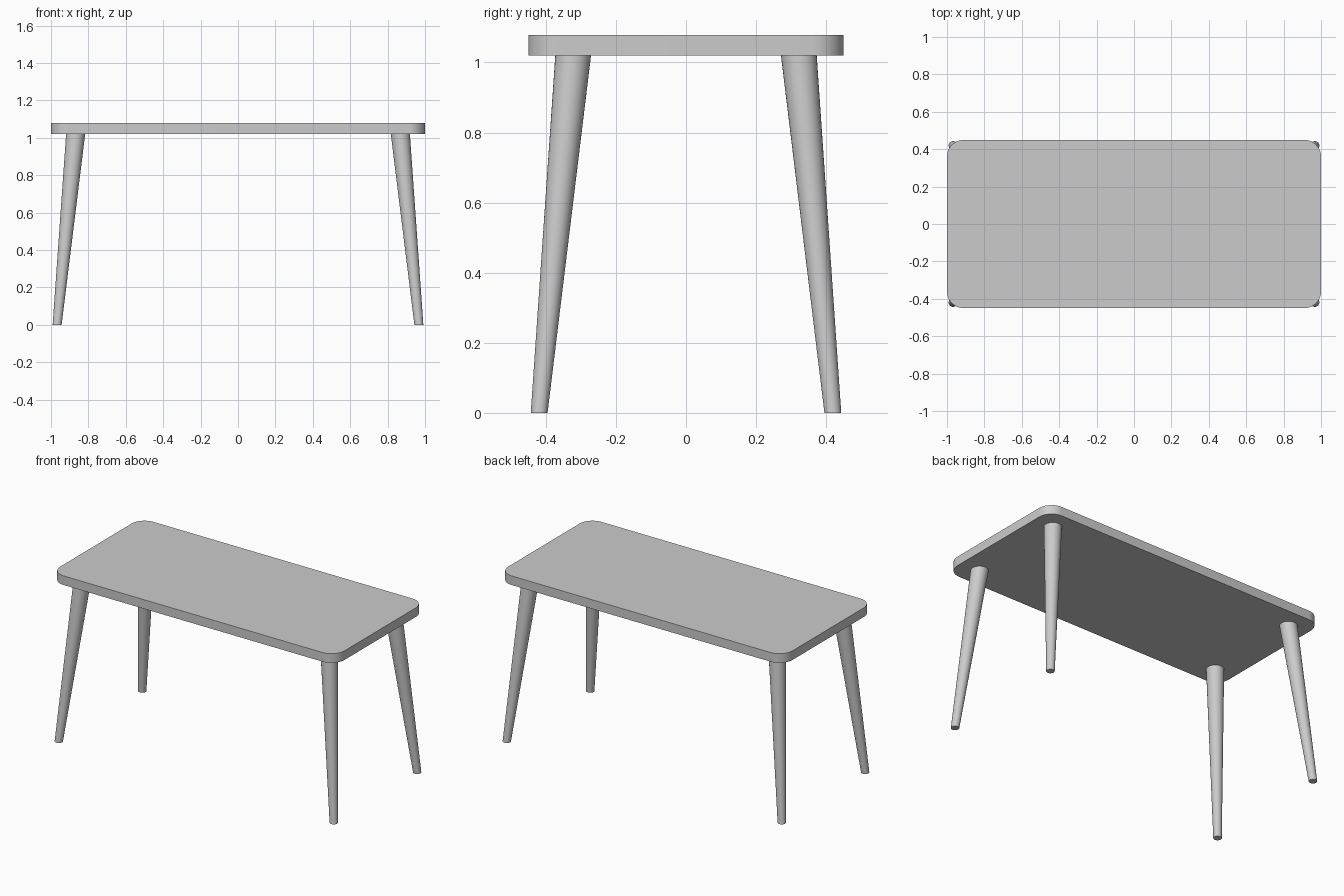
import bpy, bmesh
from mathutils import Vector

cube = bpy.data.objects.get("Cube")
if cube:
    bpy.data.objects.remove(cube, do_unlink=True)

UNDERSIDE, TOP = 1.02, 1.078

grey = bpy.data.materials.new("plain grey")
grey.use_nodes = True
colour = (0.6, 0.6, 0.6, 1)
grey.diffuse_color = colour
grey.node_tree.nodes["Principled BSDF"].inputs["Base Color"].default_value = colour


def finish(bm, name):
    """Turn a bmesh into a smooth-shaded object with sharp edges kept."""
    bmesh.ops.recalc_face_normals(bm, faces=bm.faces)
    mesh = bpy.data.meshes.new(name)
    bm.to_mesh(mesh)
    bm.free()
    mesh.materials.append(grey)
    obj = bpy.data.objects.new(name, mesh)
    bpy.context.collection.objects.link(obj)
    bpy.ops.object.select_all(action="DESELECT")
    obj.select_set(True)
    bpy.context.view_layer.objects.active = obj
    bpy.ops.object.shade_smooth_by_angle()
    return obj


# Tabletop: flat slab with rounded vertical corners
bm = bmesh.new()
bmesh.ops.create_cube(bm, size=1)
for v in bm.verts:
    v.co = Vector((v.co.x * 2, v.co.y * 0.9, TOP if v.co.z > 0 else UNDERSIDE))
corners = [e for e in bm.edges if abs(e.verts[0].co.z - e.verts[1].co.z) > 0.01]
bmesh.ops.bevel(bm, geom=corners, offset=0.09, segments=10, profile=0.5, affect="EDGES")
finish(bm, "tabletop")


# Legs: tapered rounds leaning outwards, with level feet
def leg(name, sx, sy):
    foot = Vector((0.967 * sx, 0.419 * sy, 0))
    head = Vector((0.868 * sx, 0.322 * sy, UNDERSIDE))
    bm = bmesh.new()
    bmesh.ops.create_cone(bm, cap_ends=True, segments=32,
                          radius1=0.024, radius2=0.051, depth=1)
    for v in bm.verts:
        centre = head if v.co.z > 0 else foot
        v.co = centre + Vector((v.co.x, v.co.y, 0))
    finish(bm, name)


for side, sx in (("left", 1), ("right", -1)):
    for end, sy in (("front", -1), ("back", 1)):
        leg(f"{end}_{side}_leg", sx, sy)
